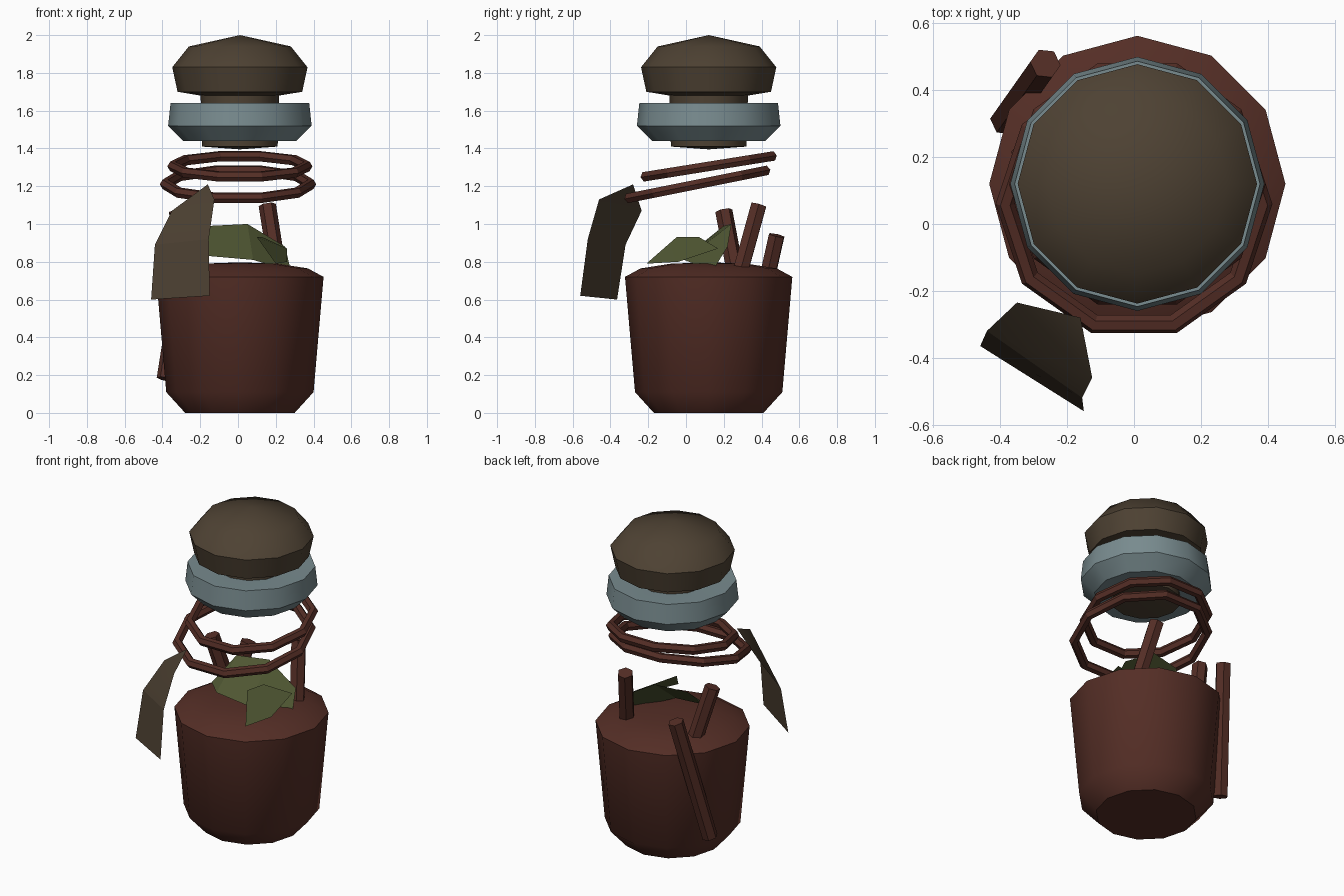
import bpy, bmesh, math
from mathutils import Vector

cube = bpy.data.objects.get("Cube")
if cube:
    bpy.data.objects.remove(cube, do_unlink=True)

CX, CY = 0.01, 0.12   # axis of the jar


def material(name, rgb):
    m = bpy.data.materials.new(name)
    m.use_nodes = True
    m.diffuse_color = (*rgb, 1)
    m.node_tree.nodes["Principled BSDF"].inputs["Base Color"].default_value = (*rgb, 1)
    return m


CLAY = material("red_brown_clay", (0.089, 0.027, 0.019))
CORK = material("cork_brown", (0.076, 0.054, 0.033))
BLUE = material("pale_blue_glaze", (0.19, 0.26, 0.275))
LEAF = material("leaf_green", (0.078, 0.093, 0.032))


def finish(obj, name, mat, angle=40):
    obj.name = name
    obj.data.materials.append(mat)
    bpy.ops.object.select_all(action="DESELECT")
    obj.select_set(True)
    bpy.context.view_layer.objects.active = obj
    bpy.ops.object.shade_smooth_by_angle(angle=math.radians(angle))
    return obj


def from_bmesh(bm, name, mat, angle=40):
    mesh = bpy.data.meshes.new(name)
    bm.to_mesh(mesh)
    bm.free()
    obj = bpy.data.objects.new(name, mesh)
    bpy.context.collection.objects.link(obj)
    return finish(obj, name, mat, angle)


def lathe(name, profile, mat, sides=12, angle=40):
    """Turn (radius, height) points, listed bottom to top, around the jar axis."""
    bm = bmesh.new()
    rings = []
    for r, z in profile:
        rings.append([bm.verts.new((CX + r * math.cos(2 * math.pi * i / sides),
                                    CY + r * math.sin(2 * math.pi * i / sides), z))
                      for i in range(sides)])
    for low, high in zip(rings, rings[1:]):
        for i in range(sides):
            j = (i + 1) % sides
            bm.faces.new((low[i], low[j], high[j], high[i]))
    bm.faces.new(rings[0][::-1])
    bm.faces.new(rings[-1])
    bmesh.ops.remove_doubles(bm, verts=bm.verts, dist=0.0005)
    return from_bmesh(bm, name, mat, angle)


def stick(name, start, end, radius=0.046):
    a, b = Vector(start), Vector(end)
    bpy.ops.mesh.primitive_cylinder_add(vertices=6, radius=radius,
                                        depth=(b - a).length, location=(a + b) / 2)
    obj = bpy.context.object
    obj.rotation_euler = (b - a).to_track_quat("Z", "Y").to_euler()
    return finish(obj, name, CLAY, 30)


def cord(name, centre, radius, slope):
    bpy.ops.mesh.primitive_torus_add(major_segments=10, minor_segments=6,
                                     major_radius=radius, minor_radius=0.029,
                                     location=centre)
    obj = bpy.context.object
    obj.rotation_euler = (math.atan(slope), 0, 0)
    return finish(obj, name, CLAY, 30)


def sheet(name, points, faces, mat):
    bm = bmesh.new()
    verts = [bm.verts.new(p) for p in points]
    for f in faces:
        bm.faces.new([verts[i] for i in f])
    return from_bmesh(bm, name, mat, 20)


# Pot with a mounded top
lathe("pot", [(0.29, 0), (0.39, 0.11), (0.443, 0.72), (0.36, 0.765),
              (0.2, 0.79), (0.06, 0.795)], CLAY, angle=45)

# Stopper: knob, neck and plug in one turned piece, with a glazed collar
lathe("stopper", [(0, 1.395), (0.2, 1.41), (0.208, 1.68), (0.33, 1.7),
                  (0.358, 1.83), (0.27, 1.94), (0, 2.0)], CORK)
lathe("collar", [(0.2, 1.44), (0.3, 1.44), (0.38, 1.52), (0.367, 1.64),
                 (0.35, 1.64), (0.2, 1.63)], BLUE)

# Two loops of tied cord
cord("lower_cord", (0, 0.06, 1.21), 0.385, 0.2)
cord("upper_cord", (0.01, 0.12, 1.305), 0.355, 0.16)

# Sticks standing in and beside the pot
stick("left_stick", (0.215, 0.28, 0.72), (0.155, 0.385, 1.1))
stick("right_stick", (-0.235, 0.27, 0.7), (-0.325, 0.2, 1.07))
stick("outer_stick", (-0.385, 0.31, 0.18), (-0.265, 0.48, 0.94))

# Leaves bending over the top
sheet("large_leaf",
      [(-0.24, 0.08, 0.84), (-0.15, 0.2, 0.99), (-0.15, 0.0, 0.83),
       (0.05, 0.24, 1.0), (0.08, -0.01, 0.81), (0.25, 0.22, 0.88), (0.28, 0.14, 0.75)],
      [(0, 2, 1), (1, 2, 4, 3), (3, 4, 6, 5)], LEAF)
sheet("small_leaf",
      [(0.2, -0.21, 0.79), (0.1, -0.05, 0.93), (0.26, -0.04, 0.8),
       (0.13, 0.07, 0.93), (0.26, 0.17, 0.87)],
      [(0, 2, 1), (1, 2, 4, 3)], LEAF)

# Hanging tag with a pointed top
sheet("tag",
      [(-0.46, -0.365, 0.6), (-0.15, -0.56, 0.62), (-0.44, -0.32, 0.89),
       (-0.155, -0.52, 0.92), (-0.35, -0.235, 1.07), (-0.125, -0.46, 1.13),
       (-0.16, -0.28, 1.21)],
      [(0, 1, 3, 2), (2, 3, 5, 4), (4, 5, 6)], CORK)
